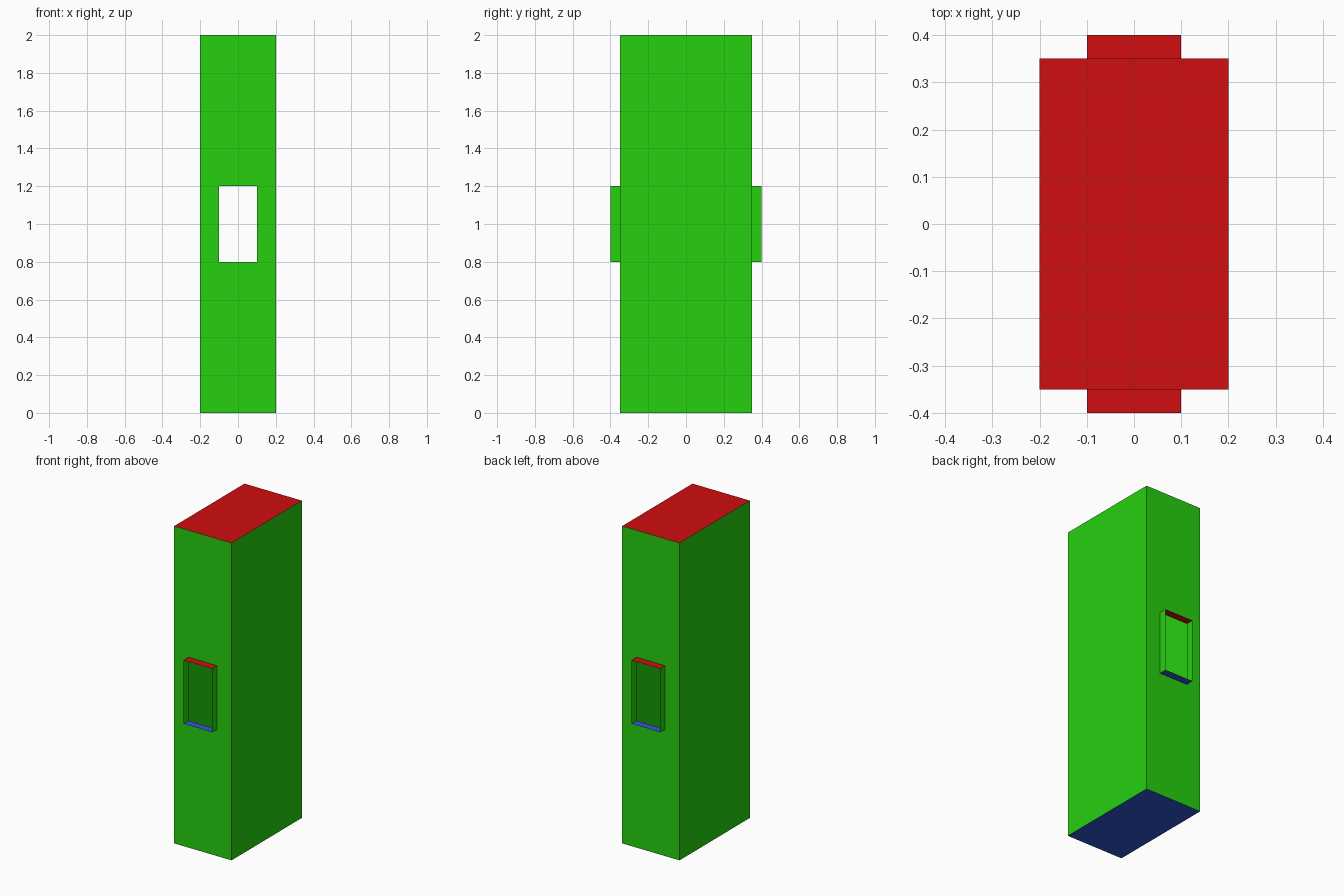
import bpy
import bmesh

cube = bpy.data.objects.get("Cube")
if cube:
    bpy.data.objects.remove(cube, do_unlink=True)


def make_material(name, rgb):
    mat = bpy.data.materials.new(name)
    mat.use_nodes = True
    color = (*rgb, 1.0)
    mat.diffuse_color = color
    mat.node_tree.nodes["Principled BSDF"].inputs["Base Color"].default_value = color
    return mat


MATERIALS = [
    make_material("green sides", (0.019, 0.63, 0.005)),
    make_material("red tops", (0.63, 0.0044, 0.0044)),
    make_material("blue undersides", (0.03, 0.09, 0.64)),
]

MID_Z = 1.0
OUTER = (0.2, 1.0)   # half width and half height of the casing
OPENING = (0.1, 0.2)  # half width and half height of the sleeves
WALL_Y, RIM_Y = 0.35, 0.4


def loft(name, sections):
    """Skin a row of rectangles, each given as (half sizes, y), front to back."""
    bm = bmesh.new()
    loops = []
    for (w, h), y in sections:
        corners = ((-w, -h), (w, -h), (w, h), (-w, h))
        loops.append([bm.verts.new((x, y, MID_Z + z)) for x, z in corners])
    for a, b in zip(loops, loops[1:]):
        for i in range(4):
            j = (i + 1) % 4
            bm.faces.new((a[j], a[i], b[i], b[j]))
    # Colour by direction: up is red, down is blue, the rest green
    bm.normal_update()
    for face in bm.faces:
        nz = face.normal.z
        face.material_index = 1 if nz > 0.5 else 2 if nz < -0.5 else 0
    mesh = bpy.data.meshes.new(name)
    bm.to_mesh(mesh)
    bm.free()
    for mat in MATERIALS:
        mesh.materials.append(mat)
    obj = bpy.data.objects.new(name, mesh)
    bpy.context.collection.objects.link(obj)
    return obj


# Hollow casing with a window in its front and back walls
loft("casing", [(OPENING, -WALL_Y), (OUTER, -WALL_Y),
                (OUTER, WALL_Y), (OPENING, WALL_Y)])

# Thin open sleeves standing out around both windows
loft("front_sleeve", [(OPENING, -RIM_Y), (OPENING, -WALL_Y)])
loft("back_sleeve", [(OPENING, WALL_Y), (OPENING, RIM_Y)])
